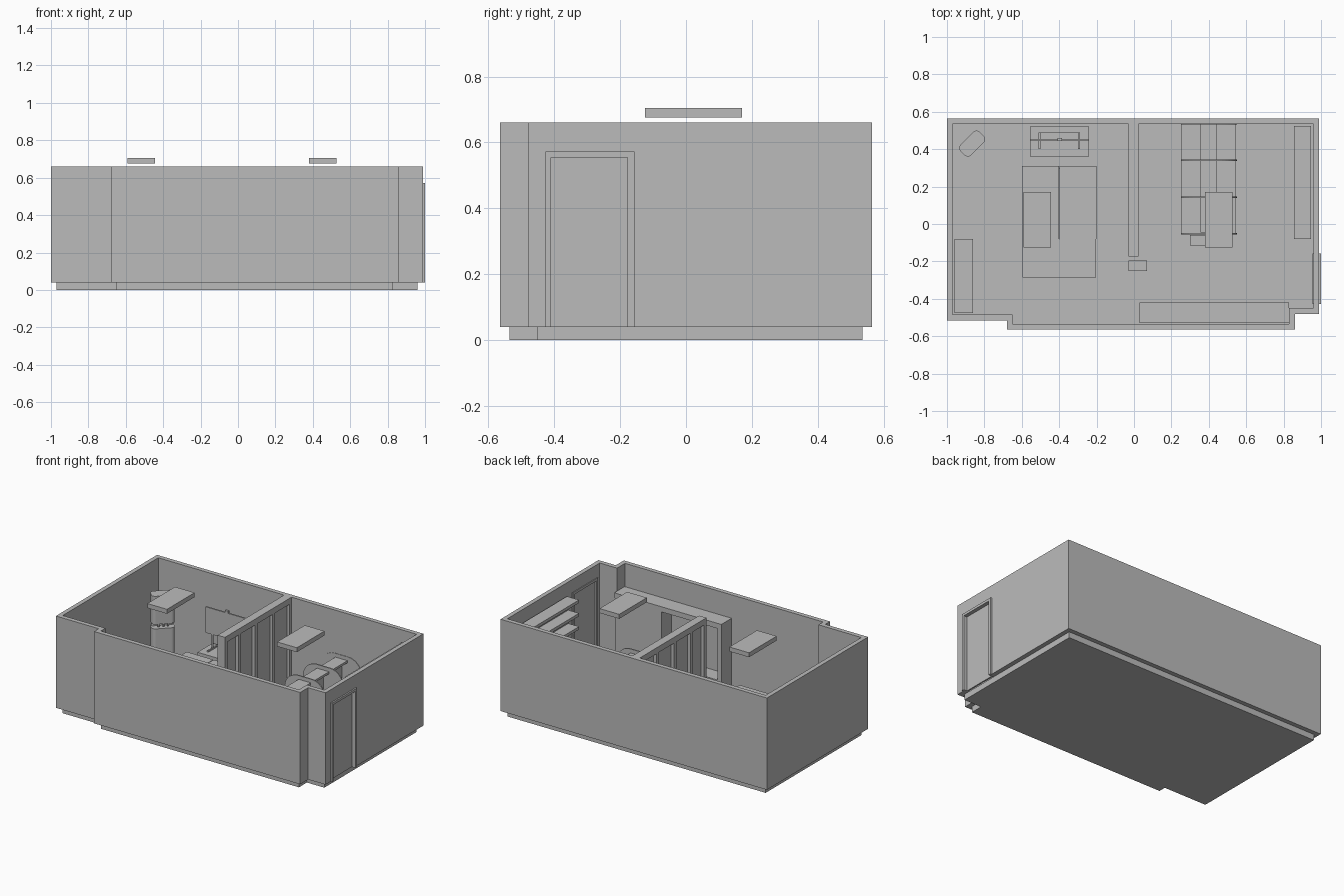
import bpy
import bmesh
from math import cos, sin, pi
from mathutils import Matrix

if "Cube" in bpy.data.objects:
    bpy.data.objects.remove(bpy.data.objects["Cube"])

grey = bpy.data.materials.new("plain_grey")
grey.use_nodes = True
colour = (0.5, 0.5, 0.5, 1)
grey.diffuse_color = colour
grey.node_tree.nodes["Principled BSDF"].inputs["Base Color"].default_value = colour

FLOOR = 0.04
TOP = 0.66


def finish(name, bm):
    bmesh.ops.recalc_face_normals(bm, faces=bm.faces)
    mesh = bpy.data.meshes.new(name)
    bm.to_mesh(mesh)
    bm.free()
    mesh.materials.append(grey)
    obj = bpy.data.objects.new(name, mesh)
    bpy.context.collection.objects.link(obj)
    return obj


def box(name, x0, x1, y0, y1, z0, z1):
    bm = bmesh.new()
    bmesh.ops.create_cube(bm, size=1)
    for v in bm.verts:
        v.co.x = x0 if v.co.x < 0 else x1
        v.co.y = y0 if v.co.y < 0 else y1
        v.co.z = z0 if v.co.z < 0 else z1
    return finish(name, bm)


def prism(name, outline, z0, z1, matrix=None):
    bm = bmesh.new()
    face = bm.faces.new([bm.verts.new((x, y, z0)) for x, y in outline])
    result = bmesh.ops.extrude_face_region(bm, geom=[face])
    verts = [v for v in result["geom"] if isinstance(v, bmesh.types.BMVert)]
    bmesh.ops.translate(bm, verts=verts, vec=(0, 0, z1 - z0))
    if matrix:
        bm.transform(matrix)
    return finish(name, bm)


def footprint(t):
    # stepped room outline, moved inward by t
    return [(-1 + t, -0.515 + t), (-0.68 + t, -0.515 + t), (-0.68 + t, -0.565 + t),
            (0.86 - t, -0.565 + t), (0.86 - t, -0.48 + t), (0.99 - t, -0.48 + t),
            (0.99 - t, 0.565 - t), (-1 + t, 0.565 - t)]


def rounded(w, h, r, steps=6):
    points = []
    for k, (sx, sy) in enumerate([(1, 1), (-1, 1), (-1, -1), (1, -1)]):
        for i in range(steps + 1):
            a = (k + i / steps) * pi / 2
            points.append((sx * (w / 2 - r) + r * cos(a), sy * (h / 2 - r) + r * sin(a)))
    return points


# Floor slab
prism("floor", footprint(0.03), 0, FLOOR)

# Walls: a ring made from the outer and inner outlines
bm = bmesh.new()
loops = [[bm.verts.new((x, y, z)) for x, y in footprint(t)]
         for t, z in ((0, FLOOR), (0, TOP), (0.03, TOP), (0.03, FLOOR))]
for a, b in zip(loops, loops[1:] + loops[:1]):
    for i in range(len(a)):
        j = (i + 1) % len(a)
        bm.faces.new((a[i], a[j], b[j], b[i]))
walls = finish("walls", bm)

# Doorway through the right wall
cutter = box("doorway_cutter", 0.9, 1.1, -0.42, -0.165, FLOOR - 0.02, 0.565)
cutter.hide_render = True
cutter.hide_set(True)
cut = walls.modifiers.new("doorway", "BOOLEAN")
cut.operation = "DIFFERENCE"
cut.solver = "EXACT"
cut.object = cutter

# Door and its frame
for name, y0, y1 in (("front", -0.427, -0.409), ("back", -0.177, -0.157)):
    box("door_jamb_" + name, 0.955, 1, y0, y1, FLOOR, 0.572)
box("door_lintel", 0.955, 1, -0.427, -0.157, 0.555, 0.572)
box("door_panel", 0.965, 0.975, -0.409, -0.177, FLOOR, 0.555)

# Partition: beam, posts and recessed panels
box("partition_beam", -0.03, 0.025, -0.175, 0.54, 0.62, TOP)
posts = [-0.175, -0.03, 0.145, 0.335, 0.515]
for y in posts:
    box("partition_post", -0.03, 0.025, y, y + 0.025, FLOOR, 0.62)
for y0, y1 in zip(posts, posts[1:]):
    box("partition_panel", -0.008, 0.004, y0 + 0.025, y1, FLOOR, 0.62)
box("waste_bin", -0.03, 0.07, -0.25, -0.195, FLOOR, 0.2)

# Ceiling lights
for x0 in (-0.59, 0.38):
    box("ceiling_light", x0, x0 + 0.147, -0.125, 0.17, 0.675, 0.705)

# Front wardrobe: closed doors on one side, open niche on the other
box("wardrobe_top", 0.03, 0.83, -0.53, -0.42, 0.47, 0.505)
box("wardrobe_body", 0.48, 0.825, -0.53, -0.424, FLOOR, 0.47)
box("wardrobe_end", 0.03, 0.06, -0.53, -0.42, FLOOR, 0.47)
box("wardrobe_shelf", 0.06, 0.48, -0.53, -0.424, FLOOR, 0.12)

# Bed with two cushions and a foot section
box("bed_base", -0.59, -0.21, -0.27, 0.3, FLOOR, 0.14)
for x0 in (-0.6, -0.398):
    box("bed_cushion", x0, x0 + 0.198, -0.08, 0.31, 0.14, 0.21)
box("bed_foot", -0.597, -0.203, -0.285, -0.08, 0.14, 0.21)

# Screen on a low stand
box("screen_stand", -0.555, -0.24, 0.36, 0.52, FLOOR, 0.2)
box("screen_panel", -0.555, -0.24, 0.445, 0.455, 0.3, 0.475)
box("screen_back", -0.5, -0.295, 0.455, 0.49, 0.33, 0.43)
box("screen_camera", -0.41, -0.385, 0.445, 0.46, 0.475, 0.49)
for x in (-0.505, -0.295):
    box("screen_foot", x - 0.005, x + 0.005, 0.4, 0.49, 0.2, 0.21)
    box("screen_leg", x - 0.005, x + 0.005, 0.445, 0.455, 0.21, 0.3)

# Rounded water dispenser across the corner
place = Matrix.Translation((-0.865, 0.43, 0)) @ Matrix.Rotation(pi / 4, 4, "Z")
outline = rounded(0.145, 0.08, 0.025)
prism("dispenser_body", outline, FLOOR, 0.27, place)
prism("dispenser_back", rounded(0.135, 0.03, 0.012), 0.27, 0.42,
      place @ Matrix.Translation((0, 0.022, 0)))
prism("dispenser_head", outline, 0.3, 0.49, place)
for x in (-0.03, 0, 0.03):
    prism("dispenser_tap", rounded(0.012, 0.012, 0.004), 0.28, 0.3,
          place @ Matrix.Translation((x, -0.03, 0)))

# Low cabinet on the left wall
box("low_cabinet", -0.96, -0.86, -0.475, -0.08, FLOOR, 0.22)

# Open shelves on the right wall
box("shelf_back", 0.935, 0.945, -0.08, 0.525, FLOOR, 0.58)
for i in range(6):
    z = 0.58 - i * 0.09
    box("shelf_board", 0.855, 0.945, -0.08, 0.525, z - 0.02, z)

# Shared desk with round-topped dividers
box("desk_top", 0.255, 0.545, -0.05, 0.535, 0.19, 0.21)
box("desk_spine", 0.396, 0.404, -0.05, 0.535, FLOOR, 0.33)
box("desk_spine_cap", 0.355, 0.445, -0.045, 0.535, 0.33, 0.345)
half = [(0.15, FLOOR), (0.15, 0.27)]
half += [(0.05 + 0.1 * cos(a * pi / 16), 0.27 + 0.1 * sin(a * pi / 16)) for a in range(1, 9)]
arch = half + [(-x, z) for x, z in reversed(half)]
for i in range(4):
    turn = Matrix.Translation((0.4, -0.052 + i * 0.196, 0)) @ Matrix.Rotation(pi / 2, 4, "X")
    prism("desk_divider", arch, -0.004, 0.004, turn)
box("desk_stool", 0.3, 0.38, -0.115, -0.058, FLOOR, 0.18)
